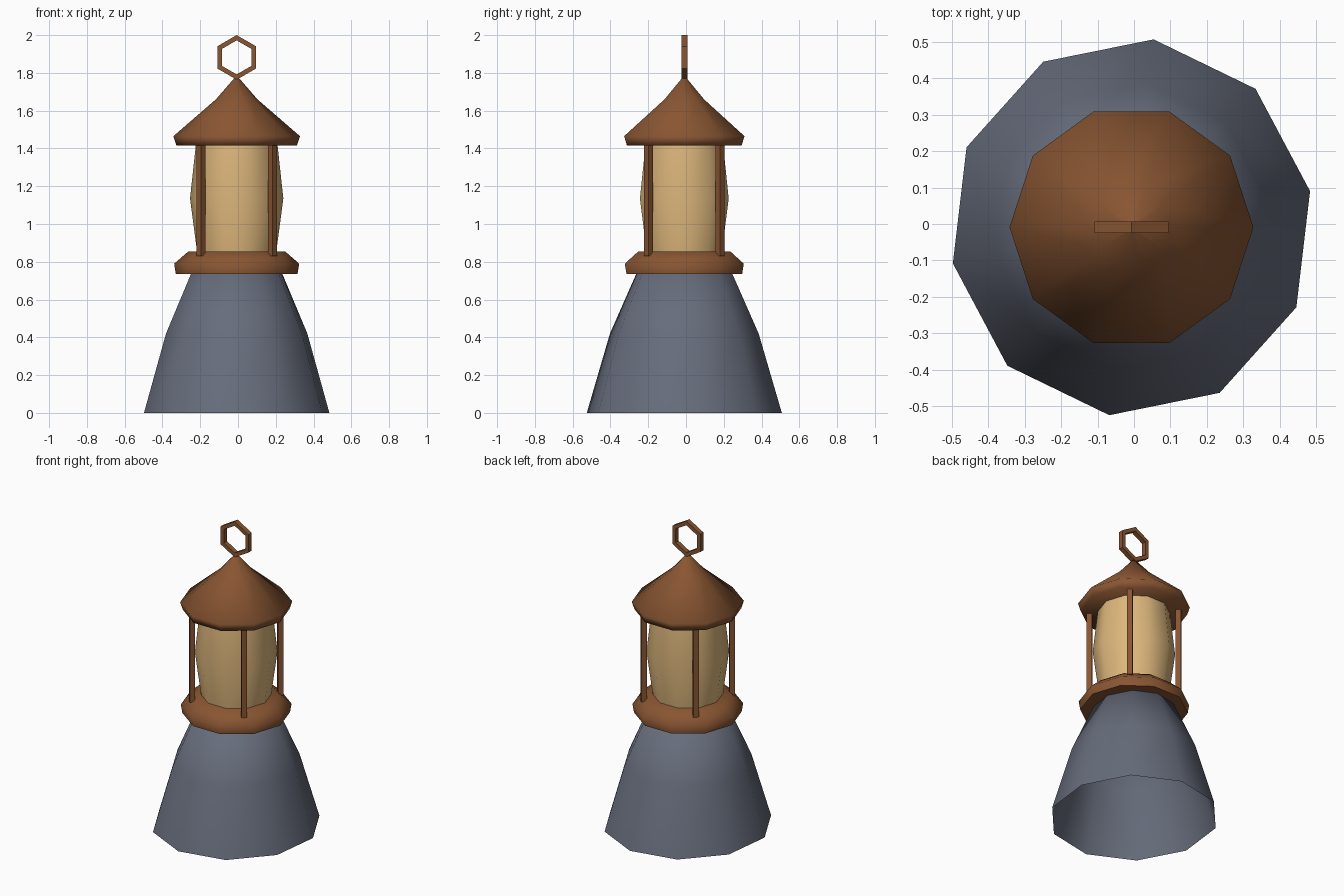
import bpy, bmesh, math
from mathutils import Matrix, Vector

cube = bpy.data.objects.get("Cube")
if cube:
    bpy.data.objects.remove(cube)

CENTRE = Vector((-0.007, -0.009, 0))


def material(name, rgb):
    m = bpy.data.materials.new(name)
    m.use_nodes = True
    m.diffuse_color = (*rgb, 1)
    bsdf = next(n for n in m.node_tree.nodes if n.type == 'BSDF_PRINCIPLED')
    bsdf.inputs["Base Color"].default_value = (*rgb, 1)
    return m


slate = material("slate grey", (0.135, 0.152, 0.2))
copper = material("copper brown", (0.25, 0.092, 0.032))
amber = material("amber glass", (0.72, 0.47, 0.2))


def make_object(name, bm, mat, smooth_angle=None):
    bmesh.ops.recalc_face_normals(bm, faces=bm.faces)
    mesh = bpy.data.meshes.new(name)
    bm.to_mesh(mesh)
    bm.free()
    mesh.materials.append(mat)
    ob = bpy.data.objects.new(name, mesh)
    bpy.context.collection.objects.link(ob)
    if smooth_angle:
        bpy.ops.object.select_all(action='DESELECT')
        ob.select_set(True)
        bpy.context.view_layer.objects.active = ob
        bpy.ops.object.shade_smooth_by_angle(angle=math.radians(smooth_angle))
    return ob


def lathe(name, profile, mat, turn=0, stretch=(1, 1), bottom=True, top=True):
    """Ten-sided turned shape from (radius, height) points."""
    bm = bmesh.new()
    sides = 10
    rings = []
    for r, z in profile:
        ring = []
        for i in range(sides):
            a = math.radians(turn) + math.tau * i / sides
            p = Vector((r * math.cos(a) * stretch[0], r * math.sin(a) * stretch[1], z))
            ring.append(bm.verts.new(p + CENTRE))
        rings.append(ring)
    for low, high in zip(rings, rings[1:]):
        for i in range(sides):
            j = (i + 1) % sides
            bm.faces.new((low[i], low[j], high[j], high[i]))
    if bottom:
        bm.faces.new(rings[0][::-1])
    if top:
        bm.faces.new(rings[-1])
    return make_object(name, bm, mat, 80)


# Flared pedestal, open underneath
lathe("pedestal", [(0.505, 0), (0.385, 0.42), (0.245, 0.745)], slate,
      turn=11, stretch=(0.99, 1.03), bottom=False)

# Collar, glass and roof
lathe("collar", [(0.322, 0.735), (0.331, 0.79), (0.256, 0.855)], copper)
lathe("glass", [(0.208, 0.84), (0.247, 1.135), (0.215, 1.43)], amber)
lathe("roof", [(0.319, 1.415), (0.335, 1.465), (0.11, 1.66), (0.006, 1.78)], copper)

# Four corner posts, turned to face outward
for i, label in enumerate(("back_left", "back_right", "front_right", "front_left")):
    a = math.pi / 4 + i * math.pi / 2
    spot = CENTRE + Vector((0.268 * math.cos(a), 0.268 * math.sin(a), 1.135))
    bm = bmesh.new()
    bmesh.ops.create_cube(bm, size=1, matrix=Matrix.Translation(spot)
                          @ Matrix.Rotation(a, 4, 'Z')
                          @ Matrix.Diagonal((0.033, 0.033, 0.61, 1)))
    make_object("post_" + label, bm, copper)

# Hexagonal carrying ring with a square section
bm = bmesh.new()
loops = []
for i in range(6):
    a = math.radians(90 + 60 * i)
    loops.append([bm.verts.new(CENTRE + Vector((r * math.cos(a), y, 1.882 + r * math.sin(a))))
                  for r, y in ((0.118, -0.016), (0.118, 0.016), (0.09, 0.016), (0.09, -0.016))])
for i in range(6):
    here, after = loops[i], loops[(i + 1) % 6]
    for k in range(4):
        n = (k + 1) % 4
        bm.faces.new((here[k], after[k], after[n], here[n]))
make_object("hanging_ring", bm, copper)
